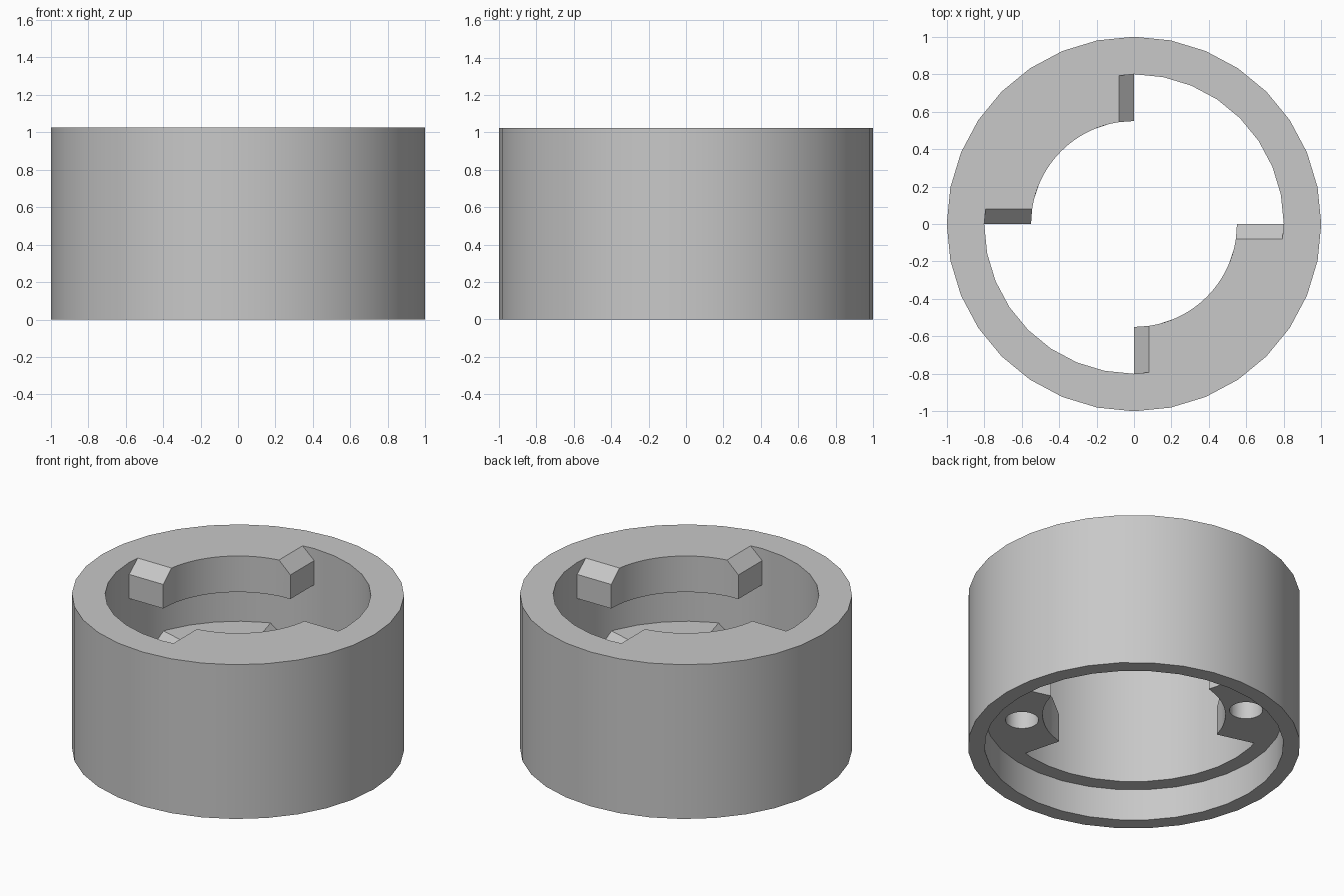
import bpy, bmesh
from math import radians, asin, cos, sin, pi
from mathutils import Matrix

if "Cube" in bpy.data.objects:
    bpy.data.objects.remove(bpy.data.objects["Cube"], do_unlink=True)

HEIGHT = 1.025
BORE, BITE = 0.8, 0.55      # bore radius, radius of the lug faces
LEDGE = 0.21                # depth of the recess underneath
BEVEL = 0.08

grey = bpy.data.materials.new("plain_grey")
grey.use_nodes = True
grey.diffuse_color = (0.58, 0.58, 0.58, 1)
grey.node_tree.nodes["Principled BSDF"].inputs["Base Color"].default_value = grey.diffuse_color


def make_object(name, bm):
    bmesh.ops.recalc_face_normals(bm, faces=bm.faces)
    mesh = bpy.data.meshes.new(name)
    bm.to_mesh(mesh)
    bm.free()
    mesh.materials.append(grey)
    obj = bpy.data.objects.new(name, mesh)
    bpy.context.collection.objects.link(obj)
    return obj


def smooth(obj):
    bpy.ops.object.select_all(action='DESELECT')
    obj.select_set(True)
    bpy.context.view_layer.objects.active = obj
    bpy.ops.object.shade_smooth_by_angle(angle=radians(25))


def bridge(bm, loop_a, loop_b):
    n = len(loop_a)
    for i in range(n):
        j = (i + 1) % n
        bm.faces.new((loop_a[i], loop_a[j], loop_b[j], loop_b[i]))


def lathe(name, profile, sides):
    """Closed (radius, z) profile turned round the z axis."""
    bm = bmesh.new()
    loops = []
    for k in range(sides):
        a = 2 * pi * k / sides
        loops.append([bm.verts.new((r * cos(a), r * sin(a), z)) for r, z in profile])
    for k in range(sides):
        bridge(bm, loops[k], loops[(k + 1) % sides])
    return make_object(name, bm)


def lug(name, start, end, z0, z1, steps=16):
    """Ring sector whose two ends have a bevelled top edge."""
    bm = bmesh.new()
    start, end = radians(start), radians(end)
    outer = BORE + 0.004

    def column(t, inset, top):
        def point(r, z):
            shift = asin(inset / r)
            a = (start + shift) + t * (end - start - 2 * shift)
            return bm.verts.new((r * cos(a), r * sin(a), z))
        return [point(BITE, z0), point(outer, z0), point(outer, top), point(BITE, top)]

    loops = [column(0, 0, z1 - BEVEL)]
    loops += [column(k / steps, BEVEL, z1) for k in range(steps + 1)]
    loops.append(column(1, 0, z1 - BEVEL))
    for a, b in zip(loops, loops[1:]):
        bridge(bm, a, b)
    bm.faces.new(loops[0])
    bm.faces.new(loops[-1])
    return make_object(name, bm)


def drill(obj, angle, radius, centre_radius, depth):
    """Blind hole bored upward from the recess."""
    bm = bmesh.new()
    a = radians(angle)
    place = Matrix.Translation((centre_radius * cos(a), centre_radius * sin(a), LEDGE))
    bmesh.ops.create_cone(bm, cap_ends=True, segments=32, radius1=radius,
                          radius2=radius, depth=2 * depth, matrix=place)
    cutter = make_object("hole_cutter", bm)
    cutter.hide_render = True
    mod = obj.modifiers.new("hole", 'BOOLEAN')
    mod.operation = 'DIFFERENCE'
    mod.solver = 'EXACT'
    mod.object = cutter
    bpy.context.view_layer.objects.active = obj
    bpy.ops.object.modifier_apply(modifier=mod.name)
    bpy.data.objects.remove(cutter, do_unlink=True)


# Outer ring with a wider recess underneath
smooth(lathe("ring_body", [(1, 0), (1, HEIGHT), (BORE, HEIGHT), (BORE, LEDGE),
                           (0.9, LEDGE), (0.9, 0)], 32))

# Two opposite pairs of upper and lower lugs
for side, turn in (("rear", 0), ("front", 180)):
    smooth(lug(side + "_upper_lug", 90 + turn, 180 + turn, 0.785, HEIGHT))
    lower = lug(side + "_lower_lug", 105 + turn, 165 + turn, LEDGE, 0.475)
    drill(lower, 135 + turn, 0.1, 0.677, 0.16)
    smooth(lower)
